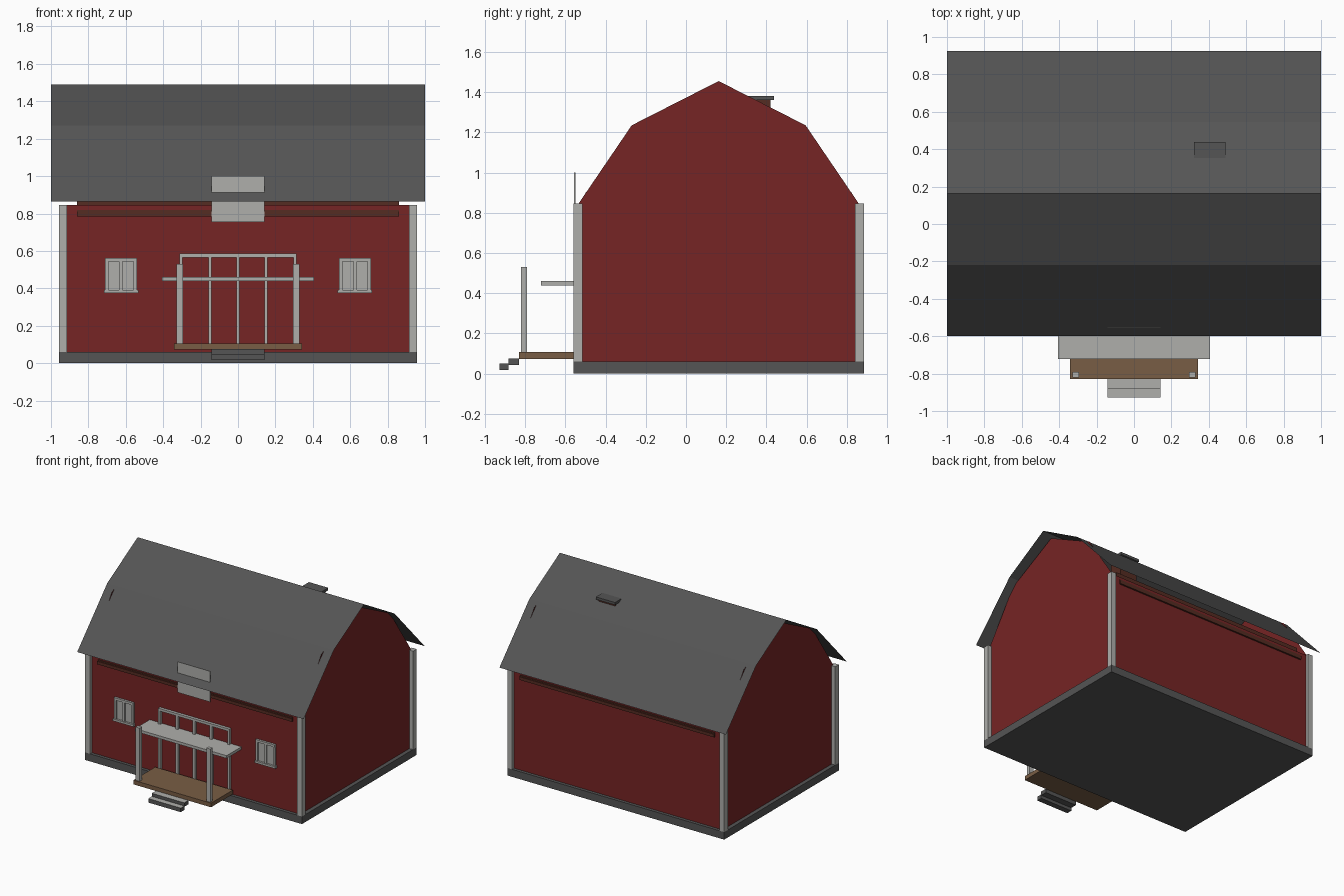
import bpy
import bmesh

cube = bpy.data.objects.get("Cube")
if cube:
    bpy.data.objects.remove(cube, do_unlink=True)


def material(name, color):
    m = bpy.data.materials.new(name)
    m.use_nodes = True
    m.diffuse_color = (*color, 1)
    m.node_tree.nodes["Principled BSDF"].inputs["Base Color"].default_value = (*color, 1)
    return m


RED = material("barn red", (0.18, 0.018, 0.018))
GREY = material("dark grey", (0.09, 0.09, 0.09))
TRIM = material("pale grey trim", (0.43, 0.43, 0.41))
WOOD = material("deck wood", (0.19, 0.11, 0.058))
BROWN = material("red brown", (0.09, 0.025, 0.016))

MID = 0.1625   # depth of the ridge line


def finish(name, bm, *mats):
    me = bpy.data.meshes.new(name)
    bm.to_mesh(me)
    bm.free()
    for m in mats:
        me.materials.append(m)
    ob = bpy.data.objects.new(name, me)
    bpy.context.scene.collection.objects.link(ob)
    return ob


def box(name, x, y, z, mat):
    """Box from three (low, high) ranges."""
    bm = bmesh.new()
    bmesh.ops.create_cube(bm, size=1)
    for v in bm.verts:
        v.co = [r[0] if c < 0 else r[1] for c, r in zip(v.co, (x, y, z))]
    return finish(name, bm, mat)


def pair(name, x, y, z, mat):
    """Box and its copy mirrored left to right."""
    box("left_" + name, x, y, z, mat)
    box("right_" + name, (-x[1], -x[0]), y, z, mat)


def flip_y(y):
    return (2 * MID - y[1], 2 * MID - y[0])


# Roof: thin folded sheet
half = [(-0.6, 0.865), (-0.22, 1.27)]
profile = half + [(MID, 1.49)] + [(2 * MID - y, z) for y, z in reversed(half)]
bm = bmesh.new()
rows = [[bm.verts.new((x, y, z)) for x in (-1, 1)] for y, z in profile]
for a, b in zip(rows, rows[1:]):
    bm.faces.new((a[0], a[1], b[1], b[0]))
finish("roof", bm, GREY)

# Walls: two gable sheets joined by long walls, open under the roof
WALL_X = 0.925
half = [(-0.535, 0.05), (-0.535, 0.845), (-0.27, 1.235)]
profile = half + [(MID, 1.455)] + [(2 * MID - y, z) for y, z in reversed(half)]
bm = bmesh.new()
left = [bm.verts.new((WALL_X, y, z)) for y, z in profile]
right = [bm.verts.new((-WALL_X, y, z)) for y, z in profile]
bm.faces.new(left)
bm.faces.new(right)
for i in (0, -2):
    bm.faces.new((left[i], left[i + 1], right[i + 1], right[i]))
bmesh.ops.recalc_face_normals(bm, faces=bm.faces)
finish("walls", bm, RED)

# Foundation and corner boards
box("foundation", (-0.957, 0.957), (-0.56, 0.885), (0, 0.06), GREY)
for side, flip in (("front", False), ("back", True)):
    def depth(lo, hi):
        return flip_y((lo, hi)) if flip else (lo, hi)
    pair(side + "_corner_board", (0.915, 0.957), depth(-0.56, -0.515), (0.06, 0.845), TRIM)
    # Ledges below the eaves, beam behind the wall top
    box(side + "_ledge", (-0.86, 0.86), depth(-0.548, -0.53), (0.785, 0.81), BROWN)
    box(side + "_ledge_cap", (-0.86, 0.86), depth(-0.542, -0.53), (0.81, 0.82), BROWN)
    box(side + "_attic_beam", (-0.86, 0.86), depth(-0.5, -0.46), (0.79, 0.9), BROWN)

# Chimney
box("chimney", (0.33, 0.48), (0.31, 0.42), (0.06, 1.36), BROWN)
box("chimney_cap", (0.32, 0.49), (0.3, 0.438), (1.36, 1.38), GREY)

# Blank board passing through the eave
box("front_board", (-0.143, 0.143), (-0.556, -0.55), (0.755, 1.0), TRIM)

# Windows
pair("window_pane", (0.55, 0.705), (-0.54, -0.53), (0.385, 0.555), TRIM)
pair("window_sill", (0.533, 0.717), (-0.556, -0.53), (0.375, 0.392), TRIM)
pair("window_head", (0.54, 0.71), (-0.552, -0.53), (0.543, 0.562), TRIM)
for x in (0.54, 0.617, 0.692):
    pair("window_upright", (x, x + 0.018), (-0.55, -0.53), (0.392, 0.543), TRIM)

# Door frame bars
BAR = (-0.558, -0.535)
box("door_head", (-0.31, 0.31), BAR, (0.565, 0.585), TRIM)
for x in (-0.305, -0.15, 0, 0.15, 0.305):
    box("door_bar", (x - 0.009, x + 0.009), BAR, (0.1, 0.585), TRIM)

# Porch
box("porch_deck", (-0.343, 0.343), (-0.83, -0.555), (0.073, 0.106), WOOD)
box("porch_canopy", (-0.405, 0.405), (-0.722, -0.535), (0.438, 0.46), TRIM)
pair("porch_post", (0.295, 0.33), (-0.82, -0.79), (0.106, 0.53), TRIM)

# Steps with pale treads
for name, y, z in (("lower_step", (-0.927, -0.882), (0.018, 0.05)),
                   ("upper_step", (-0.882, -0.83), (0.043, 0.075))):
    step = box(name, (-0.143, 0.143), y, z, GREY)
    step.data.materials.append(TRIM)
    for f in step.data.polygons:
        f.material_index = int(f.normal.z > 0.5)
